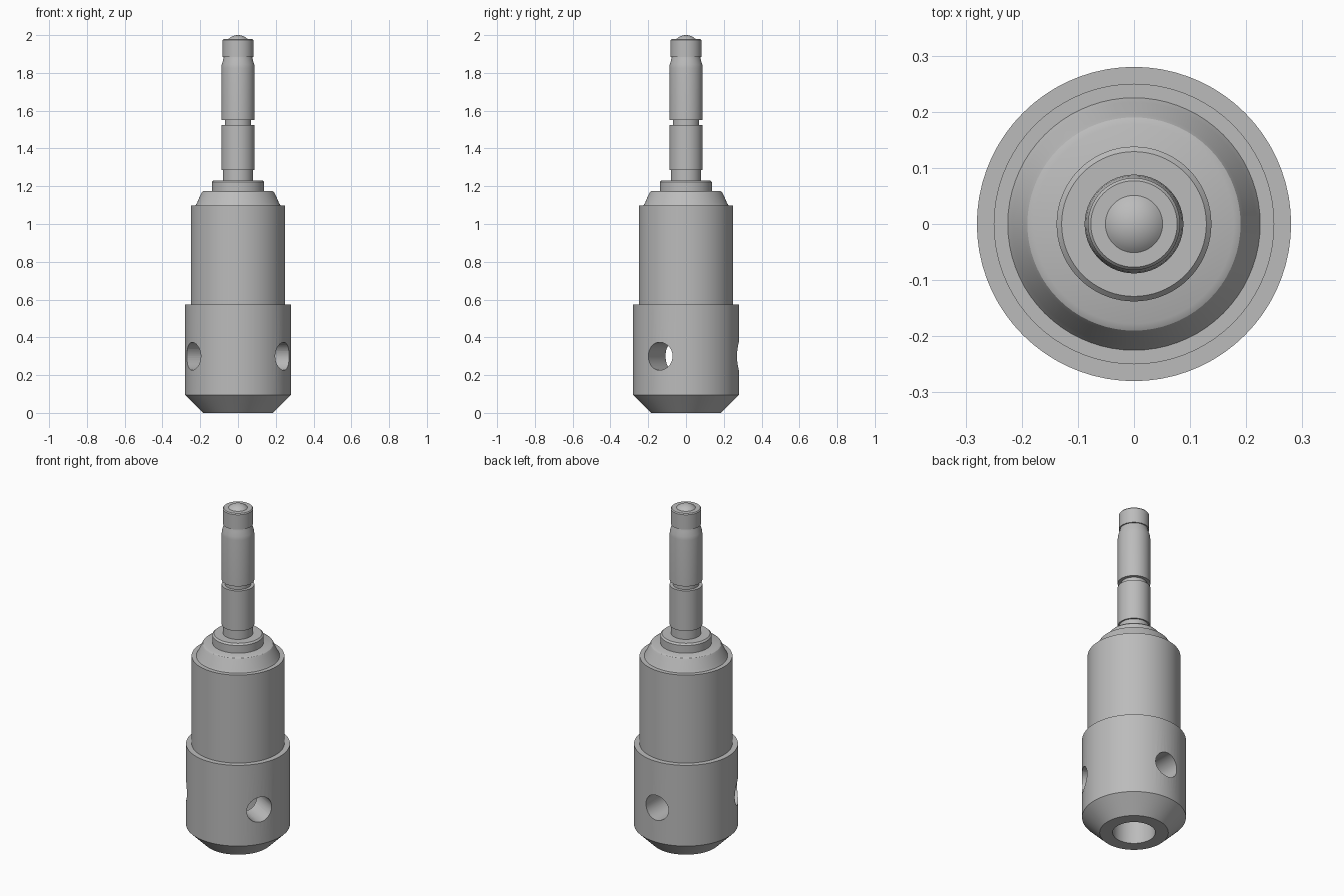
import bpy, bmesh, math
from mathutils import Matrix, Vector

cube = bpy.data.objects.get("Cube")
if cube:
    bpy.data.objects.remove(cube, do_unlink=True)

SEGMENTS = 72

steel = bpy.data.materials.new("grey_steel")
steel.use_nodes = True
grey = (0.5, 0.5, 0.5, 1)
steel.diffuse_color = grey
steel.node_tree.nodes["Principled BSDF"].inputs["Base Color"].default_value = grey


def add_object(name, bm):
    bmesh.ops.recalc_face_normals(bm, faces=bm.faces)
    mesh = bpy.data.meshes.new(name)
    bm.to_mesh(mesh)
    bm.free()
    obj = bpy.data.objects.new(name, mesh)
    bpy.context.collection.objects.link(obj)
    mesh.materials.append(steel)
    return obj


def activate(obj):
    bpy.ops.object.select_all(action='DESELECT')
    obj.select_set(True)
    bpy.context.view_layer.objects.active = obj


def smooth(obj):
    activate(obj)
    bpy.ops.object.shade_smooth_by_angle(angle=math.radians(28))


def lathe(name, profile):
    """Spin (radius, height) points round the z axis."""
    bm = bmesh.new()
    verts = [bm.verts.new((r, 0, z)) for r, z in profile]
    edges = [bm.edges.new(pair) for pair in zip(verts, verts[1:])]
    bmesh.ops.spin(bm, geom=verts + edges, cent=(0, 0, 0), axis=(0, 0, 1),
                   angle=math.tau, steps=SEGMENTS, use_duplicate=False)
    bmesh.ops.remove_doubles(bm, verts=bm.verts, dist=1e-5)
    obj = add_object(name, bm)
    smooth(obj)
    return obj


# Chuck sleeve with an open bore underneath
sleeve = lathe("chuck_sleeve", [
    (0, 0.5), (0.115, 0.5), (0.115, 0), (0.185, 0),
    (0.28, 0.095), (0.28, 0.575), (0, 0.575)])

# Three radial screw holes reaching the bore
for i in range(3):
    angle = math.radians(90 + 120 * i)
    outward = Vector((math.cos(angle), math.sin(angle), 0))
    bm = bmesh.new()
    bmesh.ops.create_cone(
        bm, cap_ends=True, segments=48, radius1=0.074, radius2=0.074, depth=0.32,
        matrix=Matrix.Translation(outward * 0.2 + Vector((0, 0, 0.3)))
        @ outward.to_track_quat('Z', 'Y').to_matrix().to_4x4())
    cutter = add_object("screw_hole_cutter", bm)
    cutter.hide_render = True
    cut = sleeve.modifiers.new("screw_hole", 'BOOLEAN')
    cut.operation = 'DIFFERENCE'
    cut.solver = 'EXACT'
    cut.object = cutter
    activate(sleeve)
    bpy.ops.object.modifier_move_to_index(modifier=cut.name, index=0)
    bpy.ops.object.modifier_apply(modifier=cut.name)
    bpy.data.objects.remove(cutter, do_unlink=True)
smooth(sleeve)

# Main barrel and its sloped shoulder
lathe("barrel", [(0, 0.575), (0.25, 0.575), (0.25, 1.098), (0, 1.098)])
lathe("shoulder", [(0, 1.098), (0.225, 1.098), (0.217, 1.112), (0.196, 1.16),
                   (0.19, 1.17), (0.178, 1.176), (0, 1.176)])
lathe("collar", [(0, 1.176), (0.138, 1.176), (0.138, 1.222),
                 (0.129, 1.231), (0, 1.231)])

# Shank with neck, ring groove and tapered upper end
lathe("shank", [
    (0, 1.231), (0.08, 1.231), (0.08, 1.285), (0.088, 1.285), (0.088, 1.523),
    (0.07, 1.523), (0.07, 1.55), (0.088, 1.55), (0.088, 1.825), (0.086, 1.845),
    (0.078, 1.87), (0.075, 1.885), (0, 1.885)])
lathe("shank_head", [(0, 1.885), (0.082, 1.885), (0.082, 1.973),
                     (0.077, 1.979), (0, 1.979)])

# Rounded tip
DOME_RADIUS, DOME_BASE, DOME_HEIGHT = 0.051, 1.979, 0.021
sphere = (DOME_RADIUS ** 2 + DOME_HEIGHT ** 2) / (2 * DOME_HEIGHT)
half = math.asin(DOME_RADIUS / sphere)
arc = [(sphere * math.sin(half * t / 8), 2 - sphere + sphere * math.cos(half * t / 8))
       for t in range(8, -1, -1)]
lathe("dome_tip", [(0, DOME_BASE)] + arc)
